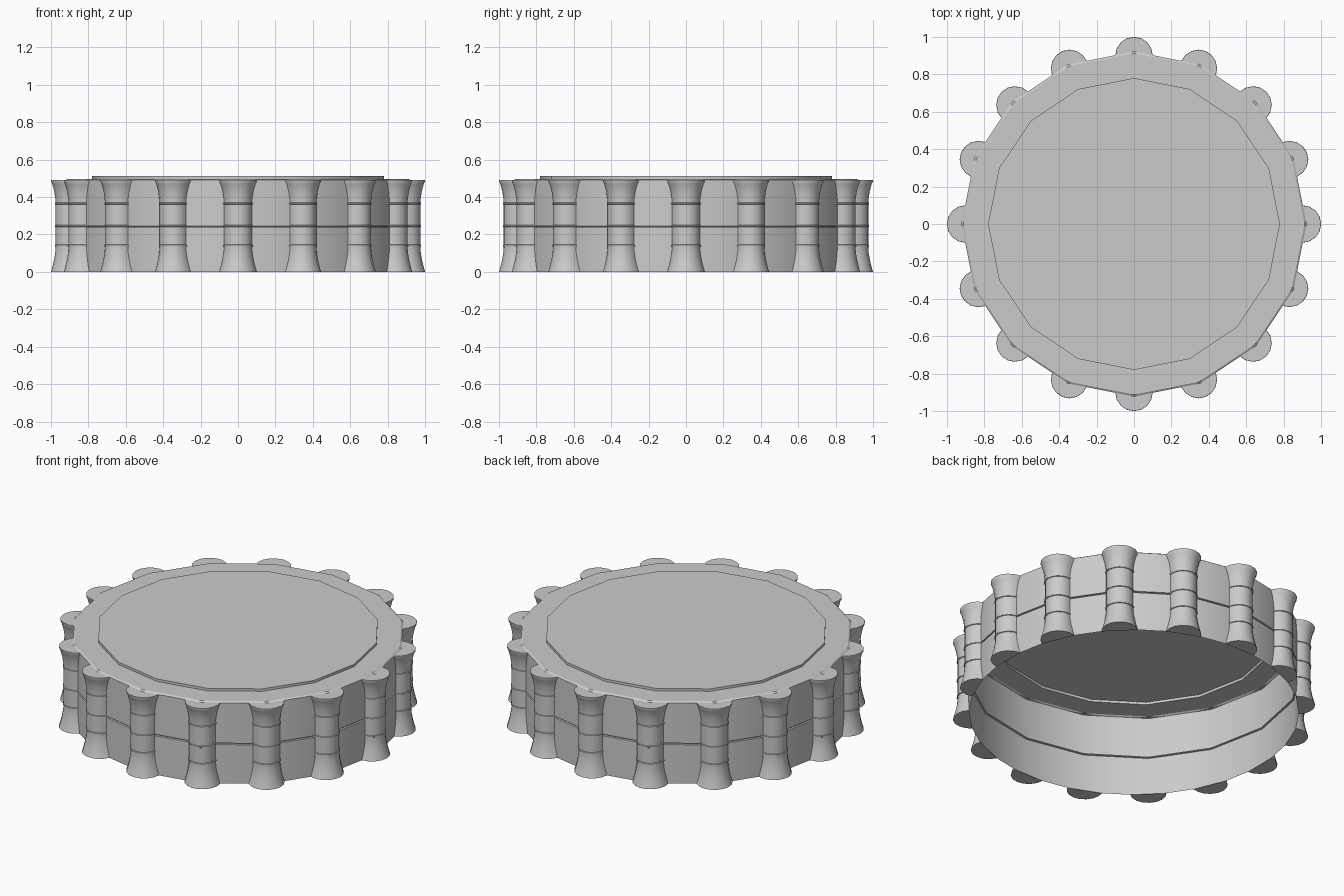
import bpy, bmesh
from math import sin, cos, pi, tan, radians

if "Cube" in bpy.data.objects:
    bpy.data.objects.remove(bpy.data.objects["Cube"])

SIDES = 16


def finish(name, bm, angle=30):
    bmesh.ops.recalc_face_normals(bm, faces=bm.faces)
    me = bpy.data.meshes.new(name)
    bm.to_mesh(me)
    bm.free()
    ob = bpy.data.objects.new(name, me)
    bpy.context.collection.objects.link(ob)
    bpy.ops.object.select_all(action='DESELECT')
    ob.select_set(True)
    bpy.context.view_layer.objects.active = ob
    bpy.ops.object.shade_smooth_by_angle(angle=radians(angle))
    return ob


def bridge(bm, rings, closed):
    for a, b in zip(rings, rings[1:]):
        n = len(a)
        for i in range(n if closed else n - 1):
            j = (i + 1) % n
            bm.faces.new((a[i], a[j], b[j], b[i]))


# Drum shell: open below, grooved wall, bevelled rim and raised centre panel
shell = [(.922, 0), (.922, .236), (.913, .238), (.913, .243), (.922, .245),
         (.922, .49), (.912, .497), (.78, .497), (.78, .512)]
bm = bmesh.new()
rings = [[bm.verts.new((r * cos(2 * pi * i / SIDES), r * sin(2 * pi * i / SIDES), z))
          for i in range(SIDES)] for r, z in shell]
bridge(bm, rings, True)
bm.faces.new(rings[-1])
# keep the open shell facing outward
drum = finish("drum_shell", bm)

# Half-round flared columns on every corner, with three thin bands
column = [(.100, 0), (.094, .02), (.084, .06), (.077, .10), (.075, .13)]
for z in (.135, .24, .36):
    column += [(.075, z), (.079, z + .002), (.079, z + .009), (.075, z + .011)]
column += [(.076, .39), (.082, .43), (.092, .468), (.099, .482), (.099, .49)]
SEG = 8
CENTRE = .9


def corner_column(k):
    a = 2 * pi * k / SIDES
    bm = bmesh.new()
    rings = []
    for r, z in column:
        ring = []
        for s in range(SEG + 1):
            t = pi * s / SEG - pi / 2
            side = r * sin(t)
            # the open edges stop at the wall plane
            out = max(CENTRE + r * cos(t), .922 - abs(side) * tan(pi / SIDES))
            ring.append(bm.verts.new((out * cos(a) - side * sin(a),
                                      out * sin(a) + side * cos(a), z)))
        rings.append(ring)
    bridge(bm, rings, False)
    bm.faces.new(rings[0])
    bm.faces.new(rings[-1])
    finish(f"column_{k + 1:02d}", bm)


for k in range(SIDES):
    corner_column(k)
